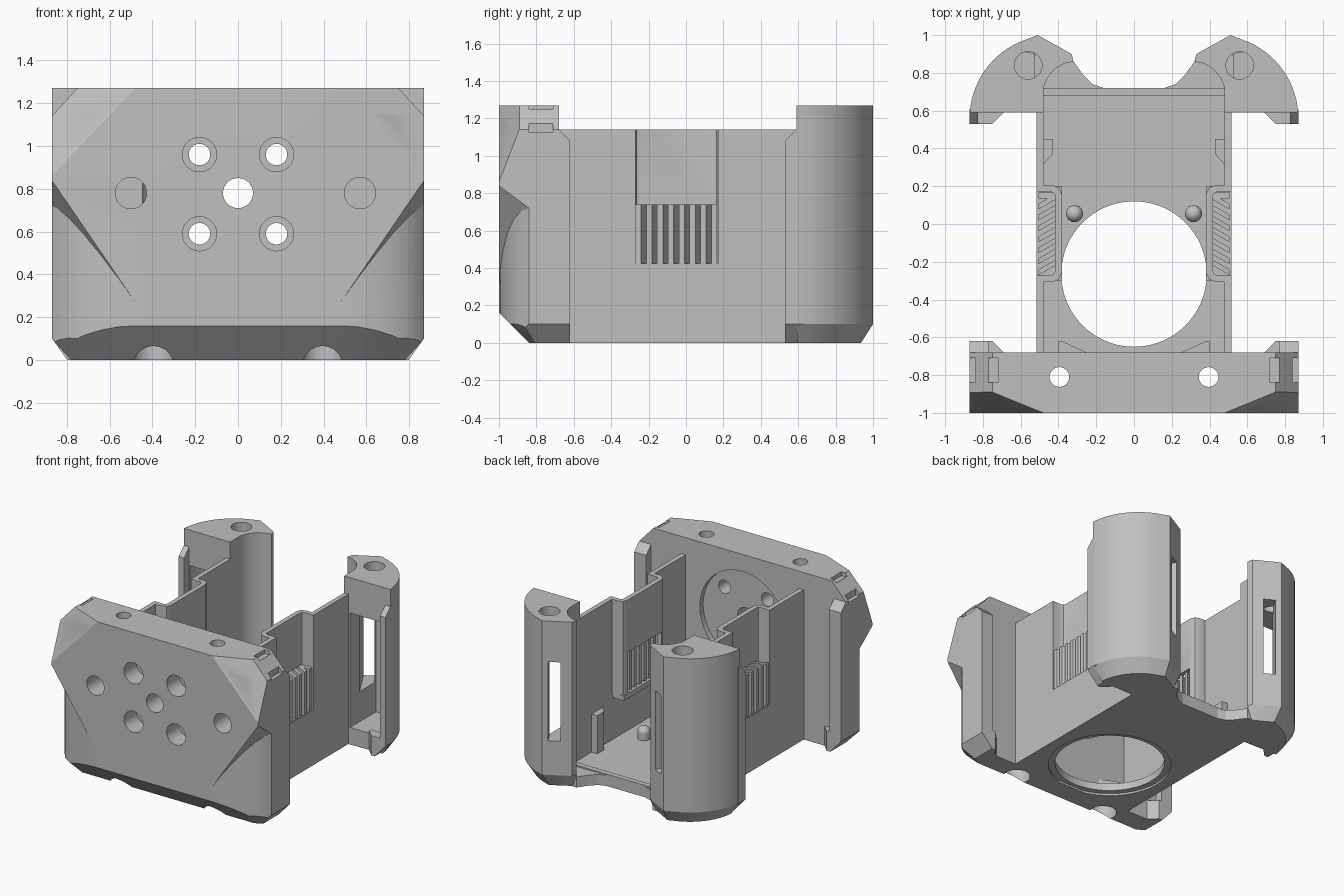
import bpy, bmesh
from math import cos, sin, radians, pi
from mathutils import Vector, Matrix

cube = bpy.data.objects.get("Cube")
if cube:
    bpy.data.objects.remove(cube, do_unlink=True)

grey = bpy.data.materials.new("printed_grey")
grey.use_nodes = True
grey.diffuse_color = (0.53, 0.53, 0.53, 1)
for node in grey.node_tree.nodes:
    if node.type == 'BSDF_PRINCIPLED':
        node.inputs["Base Color"].default_value = (0.53, 0.53, 0.53, 1)

parts = []


def finish(name, bm):
    bmesh.ops.recalc_face_normals(bm, faces=bm.faces)
    mesh = bpy.data.meshes.new(name)
    bm.to_mesh(mesh)
    bm.free()
    obj = bpy.data.objects.new(name, mesh)
    bpy.context.scene.collection.objects.link(obj)
    parts.append(obj)
    return obj


def discard(obj):
    parts.remove(obj)
    bpy.data.objects.remove(obj, do_unlink=True)


def loft(name, rings):
    bm = bmesh.new()
    rows = [[bm.verts.new(p) for p in ring] for ring in rings]
    for low, high in zip(rows, rows[1:]):
        for i in range(len(low)):
            j = (i + 1) % len(low)
            bm.faces.new((low[i], low[j], high[j], high[i]))
    bm.faces.new(rows[0][::-1])
    bm.faces.new(rows[-1])
    return finish(name, bm)


def prism(name, pts, a, b, axis='z'):
    place = (lambda p, h: (p[0], p[1], h)) if axis == 'z' else (lambda p, h: (h, p[0], p[1]))
    return loft(name, [[place(p, h) for p in pts] for h in (a, b)])


def box(name, lo, hi):
    return prism(name, [(lo[0], lo[1]), (hi[0], lo[1]), (hi[0], hi[1]), (lo[0], hi[1])], lo[2], hi[2])


def cylinder(name, start, end, r, sides=48):
    start, end = Vector(start), Vector(end)
    turn = (end - start).to_track_quat('Z', 'Y').to_matrix().to_4x4()
    bm = bmesh.new()
    bmesh.ops.create_cone(bm, cap_ends=True, segments=sides, radius1=r, radius2=r,
                          depth=(end - start).length,
                          matrix=Matrix.Translation((start + end) / 2) @ turn)
    return finish(name, bm)


def combine(obj, other, op='DIFFERENCE'):
    mod = obj.modifiers.new("cut", 'BOOLEAN')
    mod.operation, mod.solver, mod.object = op, 'EXACT', other
    bpy.context.view_layer.update()
    deps = bpy.context.evaluated_depsgraph_get()
    mesh = bpy.data.meshes.new_from_object(obj.evaluated_get(deps))
    obj.modifiers.clear()
    obj.data = mesh
    discard(other)


def slice_off(obj, point, normal, both=False):
    # Remove everything beyond a plane and close the cut
    for s in (1, -1) if both else (1,):
        bm = bmesh.new()
        bm.from_mesh(obj.data)
        bmesh.ops.bisect_plane(bm, geom=bm.verts[:] + bm.edges[:] + bm.faces[:], dist=1e-5,
                               plane_co=(s * point[0], point[1], point[2]),
                               plane_no=(s * normal[0], normal[1], normal[2]), clear_outer=True)
        bmesh.ops.holes_fill(bm, edges=[e for e in bm.edges if e.is_boundary], sides=0)
        bmesh.ops.recalc_face_normals(bm, faces=bm.faces)
        bm.to_mesh(obj.data)
        bm.free()


def arc(cx, cy, r, a, b, n):
    return [(cx + r * cos(radians(a + (b - a) * i / n)),
             cy + r * sin(radians(a + (b - a) * i / n))) for i in range(n + 1)]


def ribbon(path, t):
    # Outline of a wall of thickness t along a path
    pts = [Vector(p) for p in path]
    sides = ([], [])
    for i, p in enumerate(pts):
        d1 = (p - pts[i - 1]).normalized() if i else (pts[1] - p).normalized()
        d2 = (pts[i + 1] - p).normalized() if i < len(pts) - 1 else d1
        n1, n2 = Vector((d1.y, -d1.x)), Vector((d2.y, -d2.x))
        mitre = (n1 + n2) / (1 + n1.dot(n2)) * t / 2
        sides[0].append(p + mitre)
        sides[1].append(p - mitre)
    return sides[0] + sides[1][::-1]


# Front plate: rounded lower body joined to a faceted upper block
SIDE = ((0.87, 0, 0.1), (1, 0, -0.9))
half = [(0.48, -1), (0.56, -0.995), (0.64, -0.98), (0.72, -0.955), (0.79, -0.92), (0.84, -0.88),
        (0.87, -0.84), (0.87, -0.68)]
front = prism("front_plate", half + [(-x, y) for x, y in half[::-1]], 0, 1.27)
upper = box("upper_block", (-0.87, -1, 0), (0.87, -0.68, 1.27))
slice_off(upper, (0.87, -1, 0.84), (0.0912, -0.0468, -0.0624), True)
for block in (front, upper):
    slice_off(block, (0, -1, 0.16), (0, -1, -1))
    slice_off(block, *SIDE, True)
    slice_off(block, (0.75, -0.94, 0.1), (0.5, -0.87, -1), True)
    slice_off(block, (0.48, -1, 1.27), (0.0451, -0.1107, 0.0429), True)
    slice_off(block, (0.75, -0.8, 1.27), (0.13, 0, 0.12), True)
combine(front, upper, 'UNION')

# Holes through the front plate
combine(front, cylinder("cut", (0, -0.72, 0.78), (0, -0.6, 0.78), 0.36, 64))
combine(front, cylinder("cut", (0, -1.1, 0.78), (0, -0.6, 0.78), 0.07))
for x in (-0.18, 0.18):
    for z in (0.59, 0.96):
        combine(front, cylinder("cut", (x, -1.1, z), (x, -0.6, z), 0.05))
        combine(front, cylinder("cut", (x, -1.1, z), (x, -0.85, z), 0.08))
for x in (-0.5, 0.57):
    combine(front, cylinder("cut", (x, -1.1, 0.78), (x, -0.8, 0.78), 0.073))
for s in (-1, 1):
    combine(front, cylinder("cut", (s * 0.395, -0.81, -0.1), (s * 0.395, -0.81, 1.4), 0.052))
    combine(front, cylinder("cut", (s * 0.395, -0.81, -0.1), (s * 0.395, -0.81, 0.12), 0.095))
    # Clip slots on the chamfered top corners
    for x, z in ((0.745, 1.26), (0.865, 1.145)):
        combine(front, box("cut", (s * x - 0.025, -0.84, z - 0.02), (s * x + 0.025, -0.71, z + 0.03)))

# Floor with round intake and shallow ring underneath
floor = box("floor", (-0.5, -0.7, 0), (0.5, 0.72, 0.07))
combine(floor, cylinder("cut", (0, -0.265, -0.1), (0, -0.265, 0.3), 0.385, 72))
combine(floor, cylinder("cut", (0, -0.265, -0.1), (0, -0.265, 0.015), 0.43, 72))
box("rear_lip", (-0.48, 0.68, 0.06), (0.48, 0.72, 0.09))

shared = len(parts)

# Side wall with an inward pocket
box("left_lower_wall", (0.479, -0.7, 0), (0.515, 0.62, 0.42))
path = [(0.497, -0.7), (0.497, -0.288), (0.435, -0.288), (0.41, -0.278), (0.4, -0.255),
        (0.4, 0.155), (0.41, 0.178), (0.435, 0.188), (0.497, 0.188), (0.497, 0.62)]
wall = prism("left_upper_wall", ribbon(path, 0.036), 0.42, 1.14)
combine(wall, box("cut", (0.3, -0.25, 0.43), (0.45, 0.15, 0.74)))
box("left_pocket_sill", (0.382, -0.3, 0.39), (0.51, 0.2, 0.425))

# Angled louvre fins in the pocket
for i in range(8):
    y = -0.27 + i * 0.058
    prism(f"left_louvre_{i}", [(0.505, y), (0.505, y + 0.03), (0.4, y + 0.09), (0.4, y + 0.06)]
          if i < 7 else [(0.505, y), (0.505, y + 0.03), (0.4, y + 0.03), (0.4, y)], 0.42, 0.74)

# Rear tower with hollow front, window and top screw hole
outer = arc(0.43, 0.56, 0.44, 4, 66, 14) + [(0.51, 1.0), (0.33, 0.9)]
inner = [(0.32, 0.86), (0.37, 0.85), (0.42, 0.82), (0.46, 0.77), (0.48, 0.72), (0.48, 0.59)]
shrunk = [(0.45 + (x - 0.45) * 0.83, 0.62 + (y - 0.62) * 0.83) for x, y in outer]
tower = loft("left_tower", [[(x, y, 0) for x, y in shrunk + inner],
                            [(x, y, 0.1) for x, y in outer + inner],
                            [(x, y, 1.27) for x, y in outer + inner]])
hollow = [(0.82, 0.5)] + arc(0.43, 0.56, 0.39, 0, 65, 12) + [(0.53, 0.9), (0.53, 0.5)]
combine(tower, prism("cut", hollow, 0.13, 1.0))
combine(tower, cylinder("cut", (0.56, 0.84, 0.9), (0.56, 0.84, 1.4), 0.073))
window = box("cut", (-0.043, -0.45, 0.36), (0.043, 0.1, 0.96))
window.data.transform(Matrix.Translation((0.437, 0.96, 0)) @ Matrix.Rotation(radians(29), 4, 'Z'))
combine(tower, window)
prism("left_tower_foot", [(0.16, 0.72), (0.22, 0.74), (0.27, 0.79), (0.32, 0.86), (0.5, 0.86),
                          (0.5, 0.7), (0.16, 0.7)], 0, 0.08)

# Thin flanges and hooks facing each other across the side gap
for name, edge, base, x0 in (("rear", 0.53, 0.61, 0.825), ("front", -0.62, -0.7, 0.77)):
    d = 1 if base > edge else -1
    flange = prism(f"left_{name}_flange", [(edge, 0), (edge, 1.08), (edge + 0.06 * d, 1.14),
                                           (base, 1.14), (base, 0)], x0, 0.87, 'x')
    hook = prism(f"left_{name}_hook", [(0.69, base), (0.69, edge + 0.06 * d), (0.75, edge),
                                       (0.87, edge), (0.87, base)], 0, 0.15)
    for piece in (flange, hook):
        slice_off(piece, *SIDE)

# Inner locating pin, post and gusset
cylinder("left_pin", (0.315, 0.055, 0.05), (0.315, 0.055, 0.12), 0.045, 24)
bm = bmesh.new()
bmesh.ops.create_uvsphere(bm, u_segments=24, v_segments=12, radius=0.045,
                          matrix=Matrix.Translation((0.315, 0.055, 0.12)))
finish("left_pin_tip", bm)
prism("left_post", [(0.485, 0.31), (0.43, 0.37), (0.43, 0.45), (0.485, 0.45)], 0.05, 0.36)
prism("left_front_gusset", [(0.23, -0.69), (0.38, -0.62), (0.4, -0.62), (0.4, -0.69)], 0.05, 0.16)

# Mirror the left half to the right
for obj in parts[shared:]:
    bm = bmesh.new()
    bm.from_mesh(obj.data)
    bmesh.ops.scale(bm, vec=(-1, 1, 1), verts=bm.verts)
    finish(obj.name.replace("left", "right"), bm)

# Material and shading
bpy.ops.object.select_all(action='DESELECT')
for obj in parts:
    obj.data.materials.clear()
    obj.data.materials.append(grey)
    obj.select_set(True)
bpy.context.view_layer.objects.active = parts[0]
bpy.ops.object.shade_smooth_by_angle(angle=radians(25))
